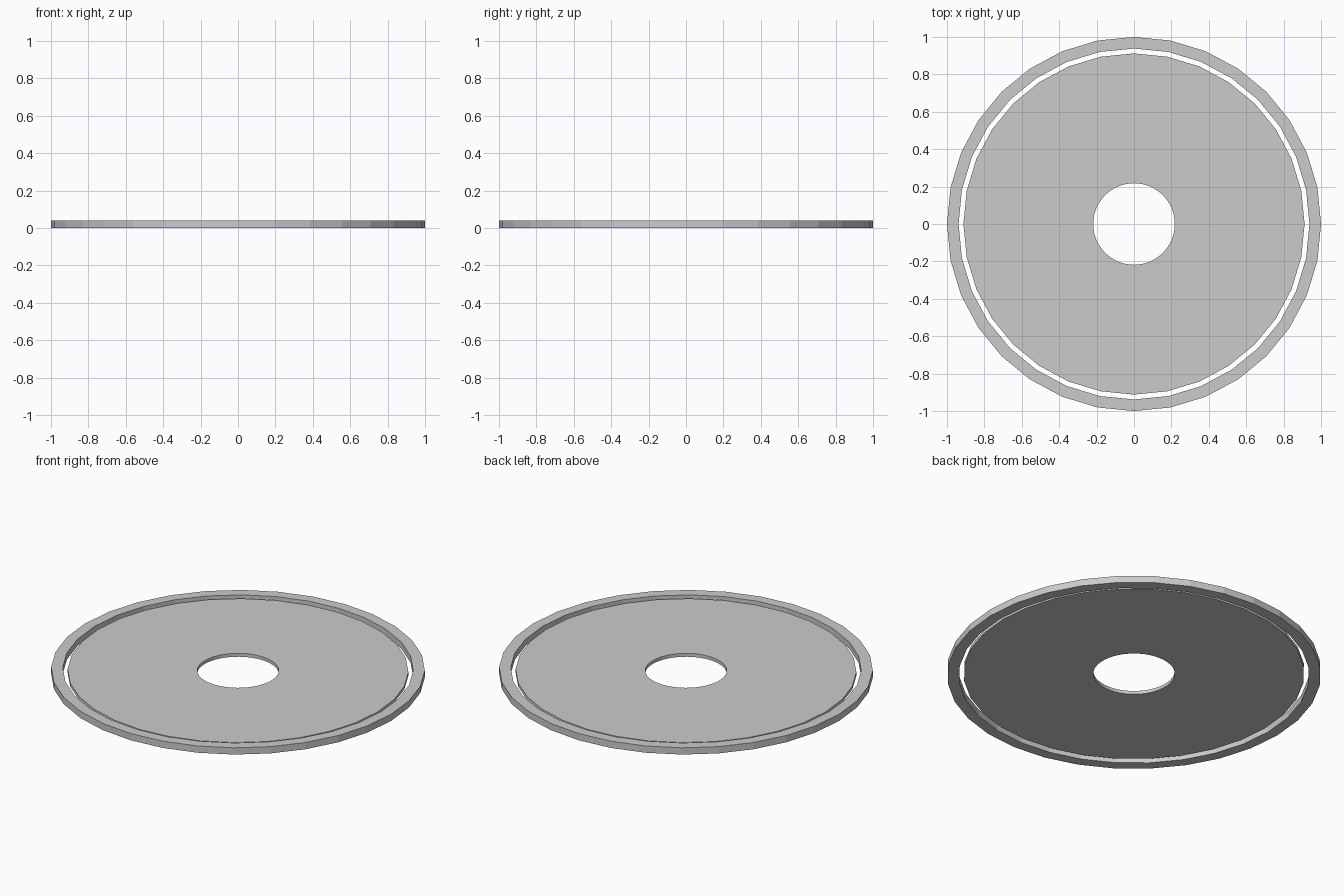
import bpy, bmesh
from math import cos, sin, pi

if "Cube" in bpy.data.objects:
    bpy.data.objects.remove(bpy.data.objects["Cube"])


def annulus(name, r_out, n_out, r_in, n_in, z0, z1):
    """Flat washer; n_in must be a multiple of n_out."""
    k = n_in // n_out
    bm = bmesh.new()

    def loop(r, n, z):
        return [bm.verts.new((r * cos(2 * pi * i / n), r * sin(2 * pi * i / n), z)) for i in range(n)]

    ob, ot = loop(r_out, n_out, z0), loop(r_out, n_out, z1)
    ib, it = loop(r_in, n_in, z0), loop(r_in, n_in, z1)
    for i in range(n_out):
        j = (i + 1) % n_out
        inner = [(i * k + s) % n_in for s in range(k, -1, -1)]
        bm.faces.new([ot[i], ot[j]] + [it[s] for s in inner])
        bm.faces.new([ob[i], ob[j]] + [ib[s] for s in inner])
        bm.faces.new([ob[i], ob[j], ot[j], ot[i]])
    for i in range(n_in):
        j = (i + 1) % n_in
        bm.faces.new([ib[i], it[i], it[j], ib[j]])
    bmesh.ops.recalc_face_normals(bm, faces=bm.faces[:])
    mesh = bpy.data.meshes.new(name)
    bm.to_mesh(mesh)
    bm.free()
    obj = bpy.data.objects.new(name, mesh)
    bpy.context.collection.objects.link(obj)
    return obj


# Outer rim, full height
annulus("outer_ring", 1.0, 32, 0.938, 32, 0.0, 0.04)
# Thinner disc floating inside the rim, with a round centre hole
annulus("inner_disc", 0.912, 32, 0.218, 64, 0.01, 0.03)
